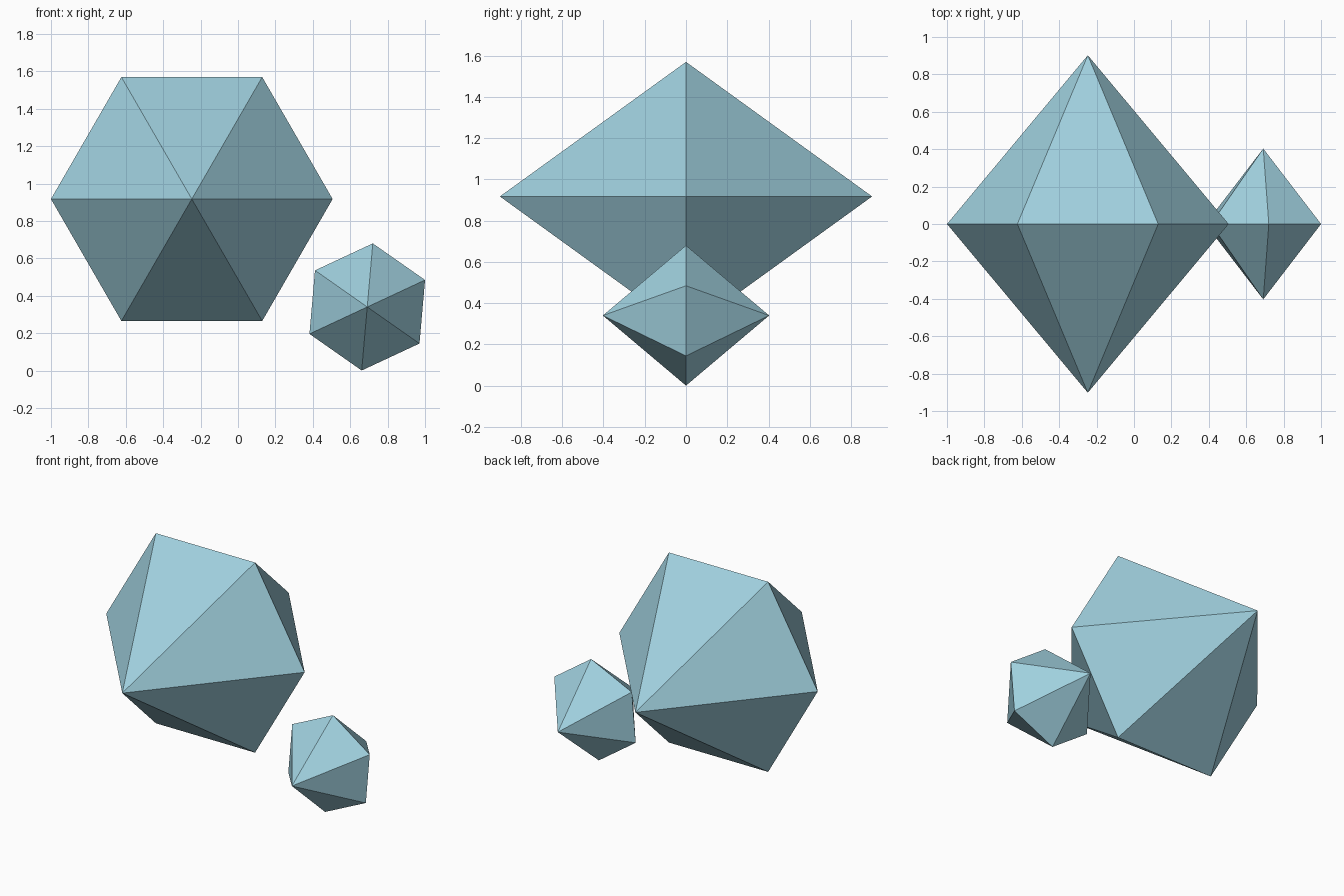
import bpy
import bmesh
from math import cos, sin, radians
from mathutils import Vector

cube = bpy.data.objects.get("Cube")
if cube:
    bpy.data.objects.remove(cube, do_unlink=True)

# Pale ice blue shared by both crystals
ICE = (0.35, 0.63, 0.73, 1.0)
ice = bpy.data.materials.new("ice_blue")
ice.use_nodes = True
ice.diffuse_color = ICE
ice.node_tree.nodes["Principled BSDF"].inputs["Base Color"].default_value = ICE


def crystal(name, centre, radius, half_length, turn):
    """Six-sided double pyramid with its tips along y."""
    bm = bmesh.new()
    ring = [bm.verts.new((radius * cos(radians(turn + 60 * i)), 0,
                          radius * sin(radians(turn + 60 * i))))
            for i in range(6)]
    for side in (-1, 1):
        tip = bm.verts.new((0, side * half_length, 0))
        for i in range(6):
            bm.faces.new((ring[i], ring[(i + 1) % 6], tip))
    bmesh.ops.recalc_face_normals(bm, faces=bm.faces)
    mesh = bpy.data.meshes.new(name)
    bm.to_mesh(mesh)
    bm.free()
    mesh.materials.append(ice)
    obj = bpy.data.objects.new(name, mesh)
    obj.location = Vector(centre)
    bpy.context.collection.objects.link(obj)
    return obj


# Large crystal sits level; the small one is tilted beside it
crystal("large_crystal", (-0.247, 0, 0.917), 0.753, 0.902, 0)
crystal("small_crystal", (0.691, 0, 0.34), 0.341, 0.403, 25)
